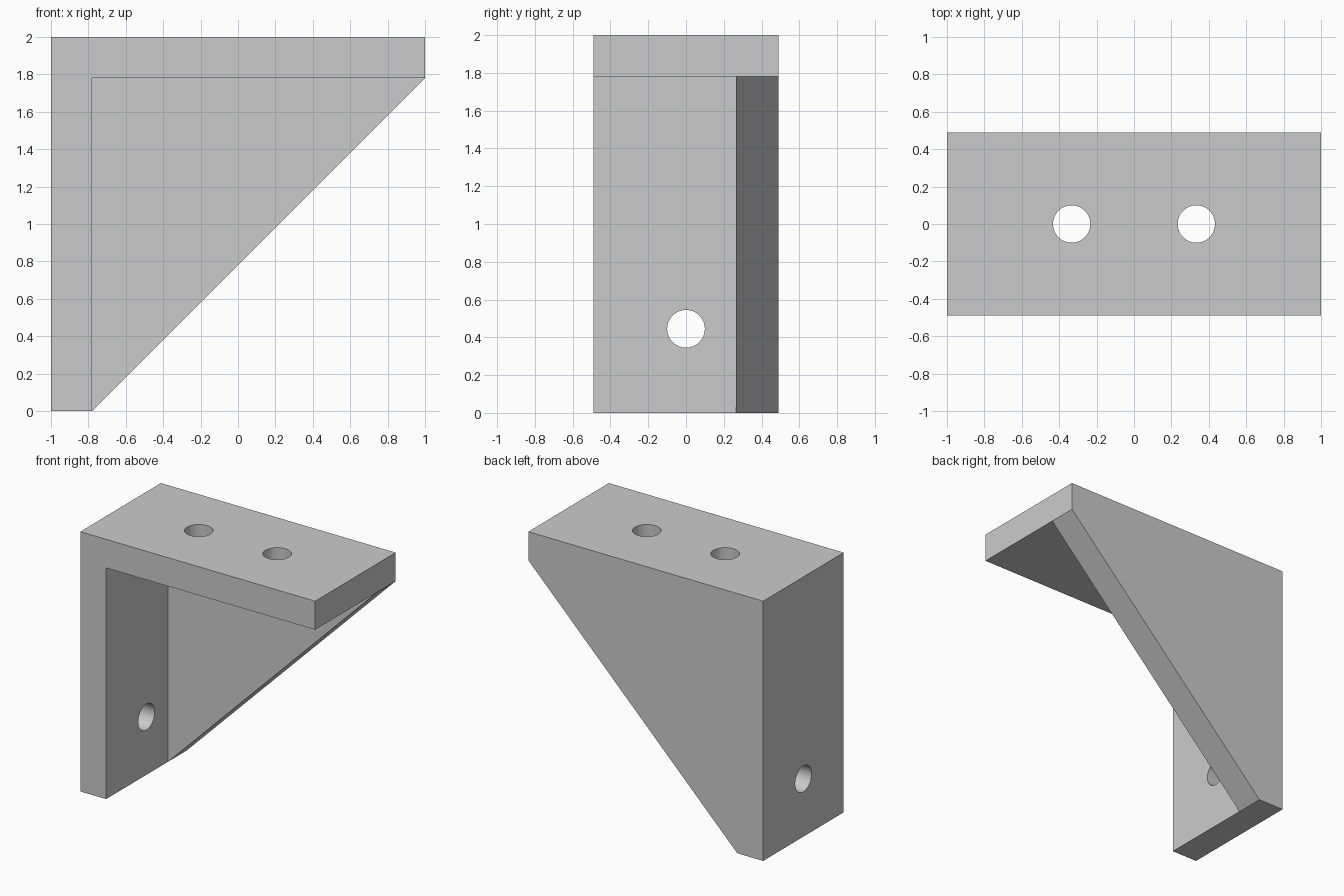
import bpy
import bmesh
from math import pi

if "Cube" in bpy.data.objects:
    bpy.data.objects.remove(bpy.data.objects["Cube"])

W = 0.49          # half depth
T = 0.22          # plate thickness
RIB = 0.265       # inner face of the gusset
HOLE_R = 0.1


def prism(name, profile, y0, y1):
    """Extrude an x/z outline along y."""
    bm = bmesh.new()
    face = bm.faces.new([bm.verts.new((x, y0, z)) for x, z in profile])
    ext = bmesh.ops.extrude_face_region(bm, geom=[face])
    verts = [v for v in ext["geom"] if isinstance(v, bmesh.types.BMVert)]
    bmesh.ops.translate(bm, verts=verts, vec=(0, y1 - y0, 0))
    bmesh.ops.recalc_face_normals(bm, faces=bm.faces)
    mesh = bpy.data.meshes.new(name)
    bm.to_mesh(mesh)
    bm.free()
    obj = bpy.data.objects.new(name, mesh)
    bpy.context.collection.objects.link(obj)
    return obj


def hole(name, loc, rot):
    bpy.ops.mesh.primitive_cylinder_add(vertices=32, radius=HOLE_R, depth=0.6,
                                        location=loc, rotation=rot)
    bpy.context.object.name = name
    return bpy.context.object


def cut(target, cutter):
    mod = target.modifiers.new(cutter.name, 'BOOLEAN')
    mod.operation = 'DIFFERENCE'
    mod.solver = 'EXACT'
    mod.object = cutter
    cutter.hide_render = True
    cutter.display_type = 'WIRE'


# Bracket body: full side outline with the sloping gusset edge
inner_x, inner_z = -1 + T, 2 - T
bracket = prism("shelf_bracket",
                [(-1, 0), (inner_x, 0), (1, inner_z), (1, 2), (-1, 2)], -W, W)

# Open pocket that leaves the top plate, wall plate and rear gusset
cut(bracket, prism("pocket_cutter",
                   [(inner_x, -0.2), (1.2, -0.2), (1.2, inner_z), (inner_x, inner_z)],
                   -W - 0.2, RIB))

# Screw holes: two in the top plate, one in the wall plate
for i, x in enumerate((-1 / 3, 1 / 3)):
    cut(bracket, hole(f"top_hole_cutter_{i + 1}", (x, 0, 2 - T / 2), (0, 0, 0)))
cut(bracket, hole("wall_hole_cutter", (-1 + T / 2, 0, 0.445), (0, pi / 2, 0)))
